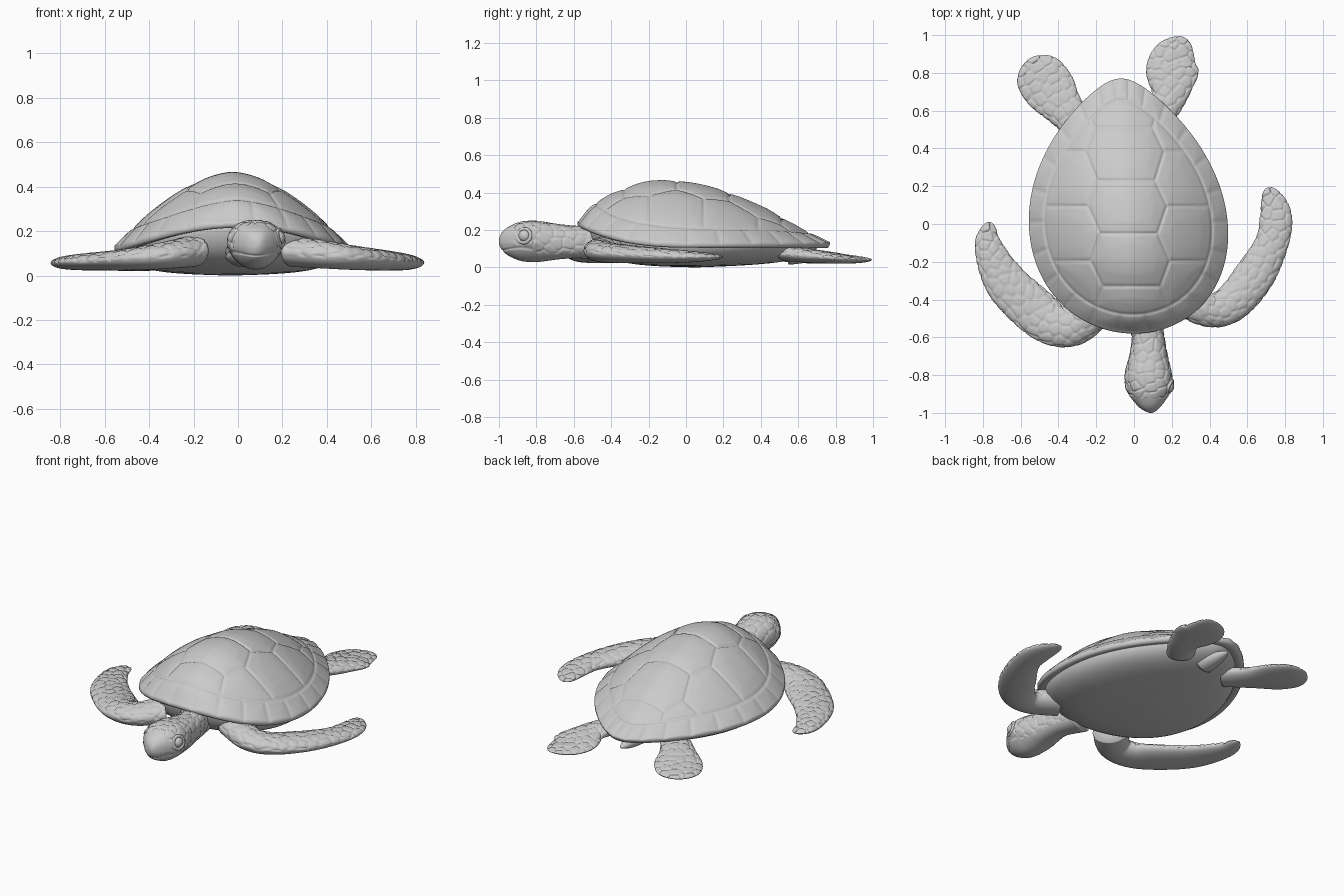
import bpy, math, random
from mathutils import Vector, kdtree

if "Cube" in bpy.data.objects:
    bpy.data.objects.remove(bpy.data.objects["Cube"])

random.seed(4)
TAU = 2 * math.pi


def smooth(keys, x):
    """Smooth interpolation of rows (x, v1, v2, ...)."""
    n = len(keys)
    i = max(k for k in range(n - 1) if k == 0 or keys[k][0] <= x)
    a, b = keys[i], keys[i + 1]
    h = b[0] - a[0]
    t = min(max((x - a[0]) / h, 0), 1)

    def slope(k, c):
        p, q = keys[max(k - 1, 0)], keys[min(k + 1, n - 1)]
        return (q[c] - p[c]) / (q[0] - p[0])
    return [a[c] * (2*t**3 - 3*t*t + 1) + b[c] * (3*t*t - 2*t**3)
            + h * (slope(i, c) * (t**3 - 2*t*t + t) + slope(i + 1, c) * (t**3 - t*t))
            for c in range(1, len(a))]


def loft(name, rings):
    """Skin closed rings of points and cap both ends."""
    m = len(rings[0])
    faces = [(r*m + i, r*m + (i+1) % m, (r+1)*m + (i+1) % m, (r+1)*m + i)
             for r in range(len(rings) - 1) for i in range(m)]
    last = (len(rings) - 1) * m
    faces += [tuple(reversed(range(m))), tuple(range(last, last + m))]
    mesh = bpy.data.meshes.new(name)
    mesh.from_pydata([p for ring in rings for p in ring], [], faces)
    mesh.polygons.foreach_set("use_smooth", [True] * len(faces))
    ob = bpy.data.objects.new(name, mesh)
    bpy.context.collection.objects.link(ob)
    return ob


def limb(name, rows, z0, z1, thick, steps=100, sides=64, power=1.0):
    """Sweep a flat section along rows (x, y, half width), with a rounded tip."""
    keys = [(i, *r) for i, r in enumerate(rows)]
    end = len(rows) - 1
    rings = []
    for s in range(steps + 1):
        f = 1 - (1 - s / steps)**1.5
        t = end * f
        x, y, w = smooth(keys, t)
        a, b = smooth(keys, max(t - .2, 0)), smooth(keys, min(t + .2, end))
        d = Vector((b[0] - a[0], b[1] - a[1])).normalized()
        tip = max(math.sqrt(1 - f**10), .04)
        h, w = thick(f, w) * tip, w * tip
        z = z1 + (z0 - z1) * (1 - f)**2
        ring = []
        for k in range(sides):
            c, q = math.cos(TAU*k/sides), math.sin(TAU*k/sides)
            u = math.copysign(abs(c)**power, c) * w
            v = math.copysign(abs(q)**power, q) * h
            ring.append((x - d.y*u, y + d.x*u, z + v))
        rings.append(ring)
    return loft(name, rings)


def scales(ob, spacing, depth, keep):
    """Press cell-shaped skin grooves into the vertices accepted by keep(co, normal)."""
    verts = list(ob.data.vertices)
    random.shuffle(verts)
    seeds = []
    for v in verts:
        if all((v.co - s).length > spacing for s in seeds):
            seeds.append(v.co.copy())
    tree = kdtree.KDTree(len(seeds))
    for i, s in enumerate(seeds):
        tree.insert(s, i)
    tree.balance()
    moves = []
    for v in verts:
        if keep(v.co, v.normal):
            near = tree.find_n(v.co, 2)
            d = (near[1][2] - near[0][2]) / 2
            moves.append((v, v.normal * (depth * (.2 - math.exp(-(d / .0038)**2)))))
    for v, m in moves:
        v.co += m


# Shell rules: ridge line keys (y, z), egg-shaped plan, rim rising to the front
RIDGE = [(-.58, .235), (-.5, .33), (-.35, .41), (-.17, .46), (.1, .435), (.4, .325),
         (.6, .215), (.77, .13)]
N, BAND = 360, .84
MID = Vector((-.035, .05))
PLATES = [Vector((0, -.47 + .28 * i)) for i in range(5)]
PLATES += [Vector((side * .36, -.34 + .29 * i)) for i in range(4) for side in (-1, 1)]


def shell_rules(y):
    """Centre x, half width and rim height at y."""
    s = min(max((y + .58) / 1.35, 0), 1)
    w = .525 * math.sqrt(4 * s * (1 - s)) * (1.15 - .31 * s - .28 * s**5)
    rim = .105 + .11 * max((.1 - y) / .68, 0)**3
    return -.03 - .05 * y, w, rim


def outline(k):
    """Point on the shell's edge, with its rim height."""
    a = TAU * k / N
    y = .095 - .675 * math.cos(a)
    xc, w, rim = shell_rules(y)
    return Vector((xc + math.copysign(w, math.sin(a)), y)), rim


EDGE = [outline(k) for k in range(N)]


def shell_point(k, t):
    p = MID.lerp(EDGE[k][0], t)
    xc, w, rim = shell_rules(p.y)
    u = min(abs(p.x - xc) / max(w, .002), 1)
    low = rim + .025
    z = low + max(smooth(RIDGE, p.y)[0] - low, 0) * (1 - u**1.7)
    seam = abs(t - BAND) * (EDGE[k][0] - MID).length
    if t > BAND:            # edge plates
        f = (24 * k / N + .5) % 1
        seam = min(seam, min(f, 1 - f) * .16)
    else:                   # large plates
        q = sorted((Vector((p.x - xc, p.y)) - s).length for s in PLATES)
        seam = min(seam, (q[1] - q[0]) / 2)
    z += .005 * min(seam / .06, 1) - .007 * math.exp(-(seam / .006)**2)
    return (p.x, p.y, z)


def under_ring(scale, follow, lift):
    """Ring below the shell: follow scales the rim height, lift is added."""
    return [(*MID.lerp(p, scale), rim * follow + lift * (1 + max(p.y, 0))) for p, rim in EDGE]


# Domed shell with a thin lip
rings = [[shell_point(k, max(j / 88, .003)) for k in range(N)] for j in range(89)]
rings += [under_ring(1, 1, .010), under_ring(.985, 1, 0), under_ring(.95, 1, 0),
          under_ring(.86, 1, .01)]
loft("shell", rings)

# Belly, curving from the rim to the ground
loft("belly", [under_ring(.93 - .92 * s**1.9, (1 - s)**3, .025 * (1 - s))
               for s in (j / 16 for j in range(17))])

# Flippers: centre line x, y and half width
FRONT = {
    "left": [(-.20, -.45, .10), (-.31, -.54, .10), (-.42, -.535, .11), (-.53, -.455, .122),
             (-.68, -.305, .112), (-.77, -.12, .08), (-.765, .01, .06)],
    "right": [(.24, -.38, .10), (.40, -.455, .09), (.52, -.415, .10), (.64, -.27, .105),
              (.73, -.10, .088), (.75, .05, .09), (.71, .193, .075)]}
REAR = {
    "left": [(-.25, .48, .08), (-.36, .60, .10), (-.44, .705, .135), (-.51, .80, .13),
             (-.56, .87, .09)],
    "right": [(.10, .53, .08), (.18, .66, .09), (.20, .79, .135), (.215, .88, .125),
              (.27, .985, .075)]}
for side in ("left", "right"):
    front = limb("front_flipper_" + side, FRONT[side], .11, .055, lambda f, w: .07 - .048 * f, 140, 80)
    rear = limb("rear_flipper_" + side, REAR[side], .08, .04, lambda f, w: .045 - .03 * f, 100, 80)
    for ob in (front, rear):
        scales(ob, .046, .007, lambda co, n: n.z > -.25)

# Tail
limb("tail", [(-.06, .55, .07), (-.07, .65, .045), (-.07, .75, .015)], .07, .06,
     lambda f, w: w * .8, 20, 24)

# Head and neck
head = limb("head", [(.03, -.44, .10), (.07, -.57, .085), (.077, -.68, .098), (.076, -.80, .125),
                     (.082, -.88, .118), (.088, -.95, .08), (.095, -1.0, .045)], .133, .14,
            lambda f, w: .035 + .6 * w, 140, 112, .85)
for v in head.data.vertices:            # narrower chin
    if v.co.y < -.7:
        k = min((-.7 - v.co.y) / .1, 1) * max(0, (.13 - v.co.z) / .1) * .28
        v.co.x += (.083 - v.co.x) * k
head.data.update()
scales(head, .046, .006, lambda co, n: co.y > -.92 and n.z > -.6
       and not (co.y < -.8 and co.z < .12))
for v in head.data.vertices:            # mouth line
    if v.co.y < -.82:
        line = .085 + .02 * math.sin((v.co.y + 1) * 14)
        pull = .06 * math.exp(-((v.co.z - line) / .005)**2)
        v.co.x += (.083 - v.co.x) * pull
        v.co.y += (-.86 - v.co.y) * pull * .6

# Eyes and lids
for side, sx in (("left", -1), ("right", 1)):
    spot = Vector((.083 + sx * .096, -.862, .168))
    bpy.ops.mesh.primitive_uv_sphere_add(segments=24, ring_count=16, radius=.034, location=spot)
    bpy.context.object.name = "eye_" + side
    bpy.ops.object.shade_smooth()
    aim = Vector((sx, -.4, .2)).to_track_quat('Z', 'Y').to_euler()
    bpy.ops.mesh.primitive_torus_add(major_radius=.037, minor_radius=.010, major_segments=32,
                                     minor_segments=10, rotation=aim,
                                     location=spot + Vector((sx * .009, -.004, .001)))
    bpy.context.object.name = "eyelid_" + side
    bpy.ops.object.shade_smooth()
